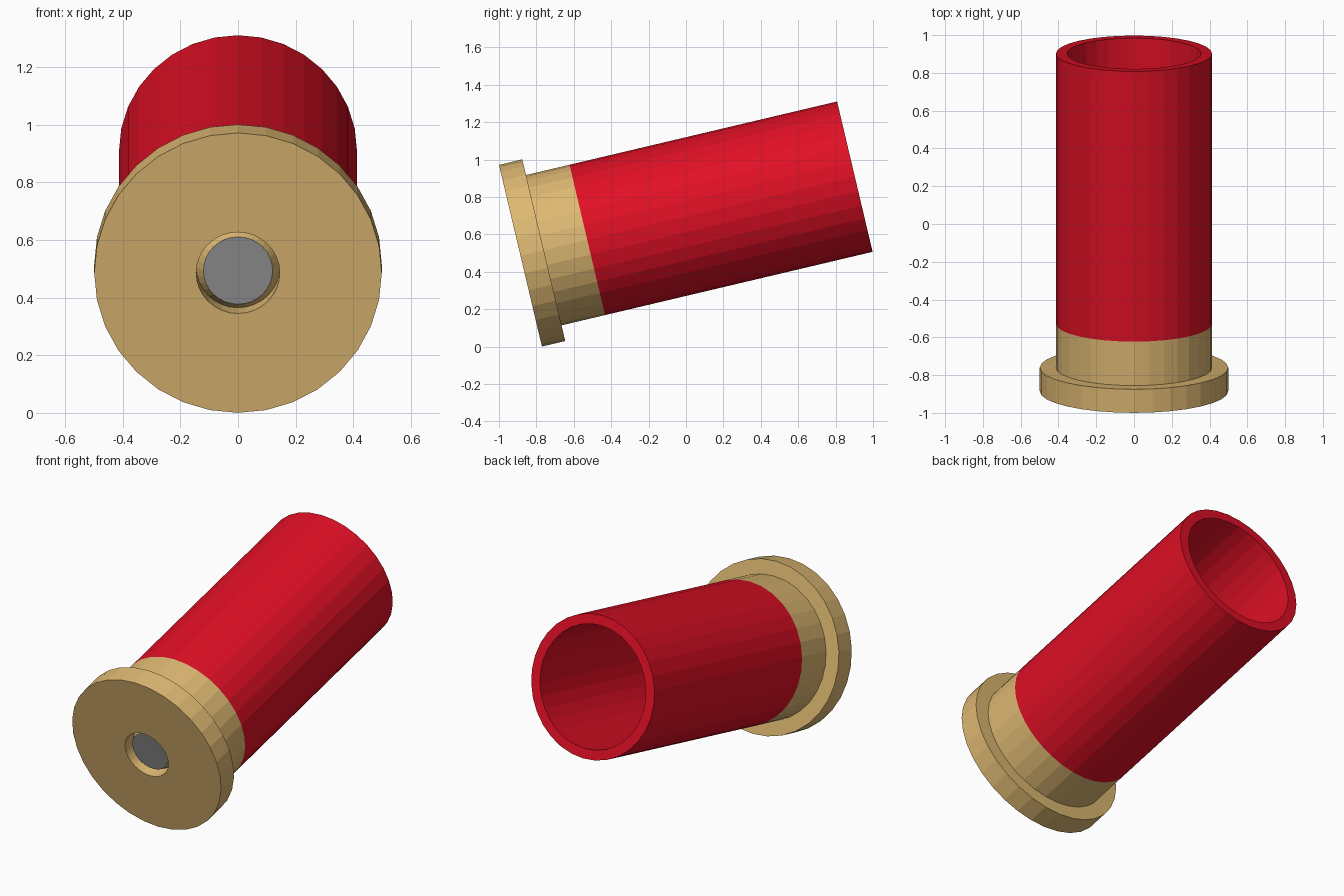
import bpy, bmesh, math
from mathutils import Matrix

if "Cube" in bpy.data.objects:
    bpy.data.objects.remove(bpy.data.objects["Cube"])

SIDES = 32
TILT = math.radians(13.3)
# local z runs along the tube axis, starting at the rim's outer face
PLACE = Matrix.Translation((0, -0.885, 0.486)) @ Matrix.Rotation(TILT - math.pi / 2, 4, 'X')


def material(name, color):
    m = bpy.data.materials.new(name)
    m.diffuse_color = (*color, 1)
    m.use_nodes = True
    m.node_tree.nodes["Principled BSDF"].inputs["Base Color"].default_value = m.diffuse_color
    return m


def lathe(name, profile, mat):
    """Revolve (radius, height) points around local z; radius 0 closes the end."""
    bm = bmesh.new()
    rings = []
    for r, z in profile:
        count = SIDES if r else 1
        rings.append([bm.verts.new((r * math.cos(2 * math.pi * i / SIDES),
                                    r * math.sin(2 * math.pi * i / SIDES), z))
                      for i in range(count)])
    for a, b in zip(rings, rings[1:]):
        for i in range(SIDES):
            j = (i + 1) % SIDES
            corners = [a[i % len(a)], a[j % len(a)], b[j % len(b)], b[i % len(b)]]
            bm.faces.new(list(dict.fromkeys(corners)))
    bmesh.ops.recalc_face_normals(bm, faces=bm.faces)
    mesh = bpy.data.meshes.new(name)
    bm.to_mesh(mesh)
    bm.free()
    mesh.materials.append(mat)
    obj = bpy.data.objects.new(name, mesh)
    obj.matrix_world = PLACE
    bpy.context.collection.objects.link(obj)
    return obj


brass = material("brass", (0.73, 0.48, 0.17))
red = material("red", (0.745, 0.005, 0.018))
grey = material("grey", (0.296, 0.296, 0.296))

RIM, BODY, BORE = 0.499, 0.413, 0.355
RIM_END, COLLAR_END, MOUTH = 0.128, 0.367, 1.837

# brass head: recessed socket with a chamfered boss, rim flange and collar
head = lathe("brass_head", [
    (0, 0.035), (0.12, 0.035), (0.145, 0.087), (0.145, 0),
    (RIM, 0), (RIM, RIM_END), (BODY, RIM_END), (BODY, COLLAR_END),
    (BORE, COLLAR_END), (0, COLLAR_END)], brass)

# grey cap on the boss
head.data.materials.append(grey)
for face in head.data.polygons:
    if abs(face.center.z - 0.035) < 0.001 and face.center.xy.length < 0.12:
        face.material_index = 1

# open red tube
lathe("red_tube", [(BODY, COLLAR_END), (BODY, MOUTH), (BORE, MOUTH), (BORE, COLLAR_END)], red)
